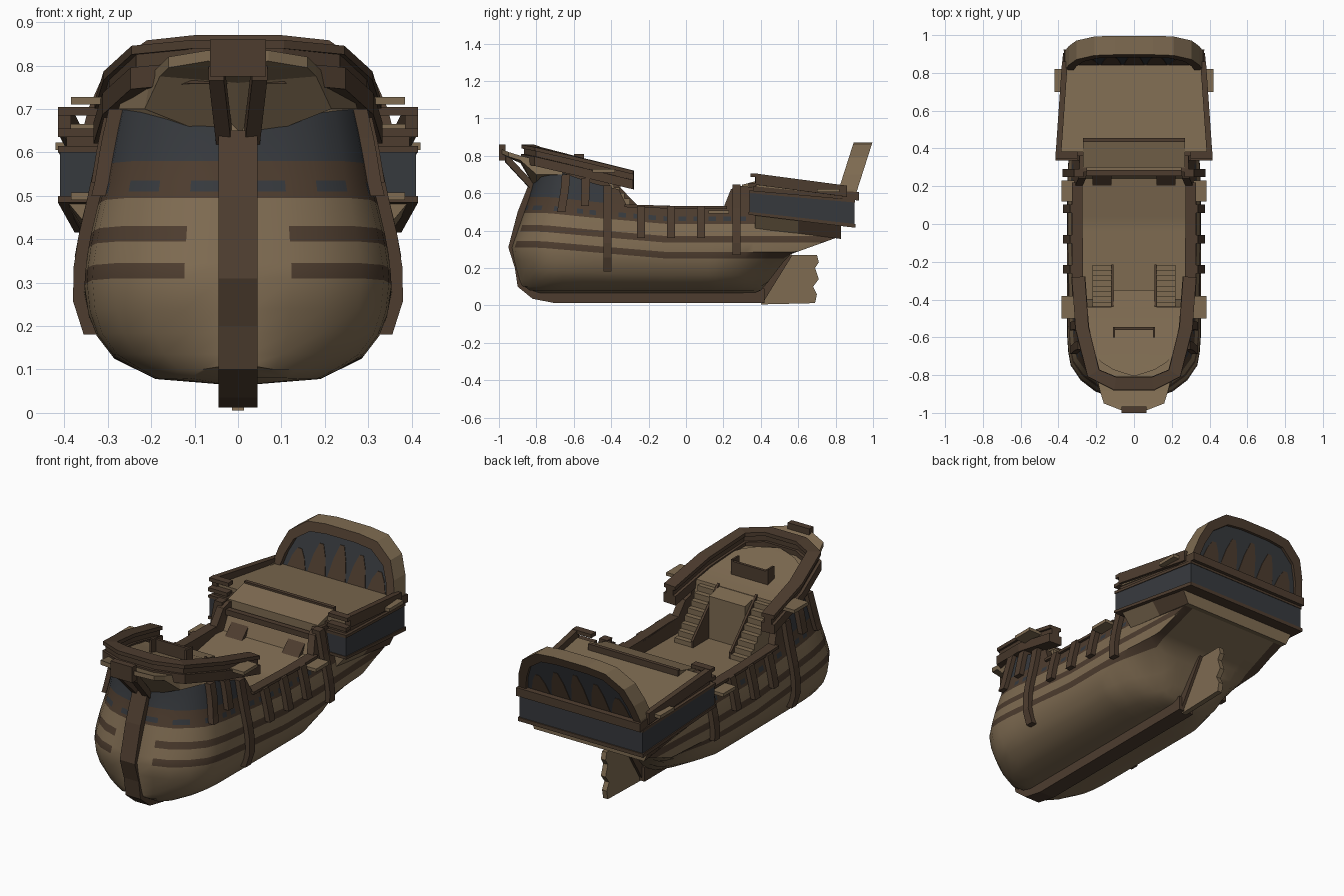
import bpy, bmesh, math

cube = bpy.data.objects.get("Cube")
if cube:
    bpy.data.objects.remove(cube, do_unlink=True)


def material(name, rgb):
    m = bpy.data.materials.new(name)
    m.use_nodes = True
    m.diffuse_color = (*rgb, 1)
    m.node_tree.nodes["Principled BSDF"].inputs["Base Color"].default_value = (*rgb, 1)
    return m


TAN = material("tan_planks", (0.21, 0.147, 0.083))
BROWN = material("dark_timber", (0.075, 0.046, 0.028))
GRAY = material("slate_paint", (0.037, 0.041, 0.047))
MATS = [TAN, BROWN, GRAY]
T, B, G = range(3)


def interp(table, v):
    if v <= table[0][0]:
        return table[0][1]
    for (a, p), (b, q) in zip(table, table[1:]):
        if v <= b:
            return p + (q - p) * (v - a) / (b - a)
    return table[-1][1]


def clamp(v, lo=0.0, hi=1.0):
    return max(lo, min(hi, v))


def loft(name, rings, mat=T, rule=None, mirror=False, smooth=False):
    """Skin closed rings of equal length and cap both ends."""
    bm = bmesh.new()
    for side in ((1, -1) if mirror else (1,)):
        vs = [[bm.verts.new((side * x, y, z)) for x, y, z in r] for r in rings]
        n = len(rings[0])
        for i in range(len(vs) - 1):
            for k in range(n):
                j = (k + 1) % n
                f = bm.faces.new((vs[i][k], vs[i][j], vs[i + 1][j], vs[i + 1][k]))
                f.material_index = rule(i, k) if rule else mat
        for r in (vs[0], vs[-1]):
            bm.faces.new(r).material_index = mat
    bmesh.ops.remove_doubles(bm, verts=bm.verts, dist=1e-5)
    bmesh.ops.recalc_face_normals(bm, faces=bm.faces)
    me = bpy.data.meshes.new(name)
    bm.to_mesh(me)
    bm.free()
    for m in MATS:
        me.materials.append(m)
    ob = bpy.data.objects.new(name, me)
    bpy.context.collection.objects.link(ob)
    if smooth:
        bpy.ops.object.select_all(action='DESELECT')
        ob.select_set(True)
        bpy.context.view_layer.objects.active = ob
        bpy.ops.object.shade_smooth_by_angle(angle=math.radians(32))


def box(name, x, y, z, mat, mirror=False):
    rings = [[(x[0], v, z[0]), (x[1], v, z[0]), (x[1], v, z[1]), (x[0], v, z[1])] for v in y]
    loft(name, rings, mat, mirror=mirror)


def slab(name, outline, half, mat):
    """Side outline of (y, z) points, extruded across x."""
    loft(name, [[(s, y, z) for y, z in outline] for s in (-half, half)], mat)


def taper(name, front, back, mat):
    """Full-width block from (y, half width, low z, high z) at each end."""
    loft(name, [[(-w, y, a), (w, y, a), (w, y, b), (-w, y, b)] for y, w, a, b in (front, back)], mat)


def rail(name, path, width, lo, hi, mat, mirror=False):
    rings = []
    for i, (x, y, z) in enumerate(path):
        p, q = path[max(i - 1, 0)], path[min(i + 1, len(path) - 1)]
        dx, dy = q[0] - p[0], q[1] - p[1]
        s = width / 2 / math.hypot(dx, dy)
        nx, ny = -dy * s, dx * s
        rings.append([(x + nx, y + ny, z + lo), (x - nx, y - ny, z + lo),
                      (x - nx, y - ny, z + hi), (x + nx, y + ny, z + hi)])
    loft(name, rings, mat, mirror=mirror)


# Hull shape rules
WIDTH = [(.065, .03), (.078, .19), (.125, .285), (.19, .335), (.27, .355), (.35, .35),
         (.43, .335), (.53, .31), (.62, .295), (.75, .265)]
PLAN = [(-.935, .1), (-.92, .35), (-.89, .58), (-.83, .8), (-.75, .95), (-.65, 1),
        (.25, 1), (.45, .97), (.8, .93)]
LEAN = [(.07, .06), (.3, 0), (.62, .11), (.75, .13)]
TOP = [(-.935, .76), (-.36, .62), (-.32, .54), (0, .52), (.2, .52), (.24, .62), (.28, .64), (.8, .58)]
BOTTOM = [(-.935, .11), (-.89, .08), (-.83, .06), (.38, .06), (.42, .1), (.55, .27), (.8, .36)]
DECK = [(-.935, .8), (-.44, .705), (-.4, .455), (0, .455), (.24, .5), (.28, .6), (.44, .6), (.8, .55)]
RUN = [(.15, 1), (.3, .8), (.45, .35), (.52, .12)]


def surf(y, z):
    run = interp(RUN, y)
    x = interp(WIDTH, z) * interp(PLAN, y) * (run + (1 - run) * clamp((z - .07) / .22))
    return x, y + interp(LEAN, z) * clamp((-.5 - y) / .42), z


# Hull with painted strakes, bulwarks and decks
ROWS = [.065, .078, .1, .125, .16, .2, .25, .285, .335, .37, .435, .45, .475, .52, .6, .72]
PAINT = [T] * 6 + [B, T, B, T, B, G, B, G, G]
YS = [-.935, -.92, -.89, -.83, -.75, -.68] + [-.6 + .04 * i for i in range(36)]
hull_rings = []
for y in YS:
    half = []
    for z in ROWS:
        z += .06 * clamp((-y - .1) / .7) * clamp((z - .1) / .15)
        x, yy, zz = surf(y, min(z, interp(TOP, y)))
        half.append((x, yy, max(zz, interp(BOTTOM, y))))
    x, yy, zt = surf(y, interp(TOP, y))
    half[-1] = (x, yy, zt)
    xi, zd = max(x - .04, .2 * x), interp(DECK, y)
    half += [(xi, yy, zt), (xi, yy, zd), (0, yy, zd)]
    hull_rings.append(half + [(-a, b, c) for a, b, c in reversed(half[:-1])])
N = len(ROWS) + 3


def hull_paint(i, k):
    row = k if k < N - 1 else 2 * N - 3 - k
    if row < 0 or row == N - 2:
        return T
    if row >= len(PAINT):
        return B
    c = PAINT[row]
    if i < 1 and row < 10:
        return T
    if c == G and row >= 13 and YS[i] > -.4:
        return B
    if row == 11 and (i % 2 or YS[i] > .3):
        return B
    return c


loft("hull", hull_rings, T, rule=hull_paint, smooth=True)

# Keel, stem, sternpost and rudder
slab("keel_and_stem", [(.42, .012), (-.7, .012), (-.82, .035), (-.9, .1), (-.915, .2), (-.95, .31),
                       (-.9, .5), (-.84, .65), (-.76, .65), (-.86, .31), (-.8, .1), (-.7, .09), (.42, .09)], .045, B)
slab("sternpost", [(.36, .012), (.41, .012), (.57, .27), (.51, .28)], .03, B)
slab("rudder", [(.4, .005), (.69, .012), (.7, .06), (.68, .1), (.71, .14), (.69, .2),
                (.71, .23), (.7, .27), (.55, .27)], .014, T)

# Ribs along the sides
for i, (y, lo, hi) in enumerate([(-.42, .18, .64), (.27, .27, .645), (-.24, .36, .53), (-.08, .36, .53),
                                 (.08, .36, .53), (-.7, .5, .7), (-.55, .53, .68)]):
    rings = []
    for s in range(7):
        x, yy, z = surf(y, lo + (hi - lo) * s / 6)
        rings.append([(x - .02, yy - .022, z), (x + .028, yy - .022, z),
                      (x + .028, yy + .022, z), (x - .02, yy + .022, z)])
    loft(f"rib_{i + 1}", rings, B, mirror=True)

# Bulwark cap and side boards
rail("bulwark_cap", [(.3, -.33, .525), (.3, 0, .515), (.3, .22, .515)], .055, 0, .015, B, mirror=True)
for name, x, y, z in [("fore_board", (.3, .385), (-.5, -.38), .71), ("mid_board", (.31, .385), (.12, .23), .49),
                      ("aft_board", (.35, .42), (.7, .82), .605)]:
    box(name, x, y, (z, z + .018), T, mirror=True)

# Beakhead: panels swept back to the bow, a flat nose and two brackets
loft("beakhead", [
    [(-.275, -.66, .70), (0, -.66, .64), (.275, -.66, .70), (.26, -.66, .76), (-.26, -.66, .76)],
    [(-.215, -.8, .70), (0, -.8, .615), (.215, -.8, .70), (.2, -.8, .78), (-.2, -.8, .78)],
    [(-.18, -.885, .775), (0, -.885, .76), (.18, -.885, .775), (.18, -.885, .8), (-.18, -.885, .8)],
    [(-.16, -.95, .795), (0, -.95, .79), (.16, -.95, .795), (.16, -.95, .82), (-.16, -.95, .82)],
    [(-.07, -.985, .81), (0, -.985, .805), (.07, -.985, .81), (.07, -.985, .835), (-.07, -.985, .835)]], T)
rail("beak_bracket", [(.032, -.82, .64), (.05, -.965, .795)], .035, -.03, .02, B, mirror=True)
box("beak_block", (-.065, .065), (-1, -.965), (.775, .86), B)

# Forecastle rail, swept round the bow
arm = [(x, y, .865 - (y + .87) * .245) for x, y in [(.295, -.28), (.275, -.55), (.215, -.79), (.1, -.845)]]
bow_path = arm + [(-x, y, z) for x, y, z in reversed(arm)]
rail("fore_rail_base", bow_path, .075, -.1, -.05, B)
rail("fore_rail_panel", bow_path, .045, -.05, -.02, B)
rail("fore_rail_cap", bow_path, .07, -.02, 0, B)

# Stairs beside the forecastle landing, and small deck rails
taper("fore_landing", (-.45, .108, .45, .705), (-.35, .108, .45, .685), T)
for i in range(8):
    y = -.44 + .028 * i
    box(f"stair_{i + 1}", (.12, .22), (y, y + .028), (.45, .69 - .03 * i), T, mirror=True)
loft("stair_side", [[(x, -.44, .45), (x, -.215, .45), (x, -.215, .49), (x, -.44, .72)] for x in (.108, .12)],
     B, mirror=True)
loft("aft_stair", [[(x, .18, .47), (x, .27, .47), (x, .27, .56)] for x in (.12, .22)], B, mirror=True)
box("fore_deck_rail", (-.11, .11), (-.56, -.545), (.72, .8), B)
box("fore_deck_rail_end", (.1, .11), (-.6, -.545), (.72, .81), B, mirror=True)
box("quarterdeck_beam", (-.27, .27), (.255, .285), (.58, .61), B)
box("quarterdeck_rail_foot", (-.27, .27), (.435, .455), (.6, .69), B)
taper("quarterdeck", (.3, .27, .59, .645), (.435, .27, .59, .68), T)

# Stern castle
loft("stern_counter", [[(-.33, y, a), (.33, y, a), (w, y, b), (-w, y, b)]
                       for y, w, a, b in [(.37, .405, .41, .5), (.6, .39, .385, .47), (.83, .37, .355, .44)]],
     T, rule=lambda i, k: B if i and k in (1, 3) else T)
taper("stern_gallery", (.34, .41, .495, .6), (.9, .37, .425, .565), G)
taper("gallery_lower_trim", (.335, .415, .485, .5), (.905, .376, .415, .435), B)
taper("gallery_middle_trim", (.336, .414, .6, .615), (.903, .374, .55, .565), B)
taper("gallery_upper_band", (.36, .395, .6, .645), (.88, .36, .55, .6), B)
taper("poop_deck", (.38, .4, .635, .665), (.84, .362, .59, .615), T)
rail("poop_rail", [(.4, .37, .705), (.366, .86, .64)], .03, -.06, 0, B, mirror=True)
box("rail_ledge", (.3, .415), (.345, .385), (.685, .705), B, mirror=True)
box("lower_ledge", (.3, .415), (.335, .375), (.635, .655), B, mirror=True)

# Arched transom
half_arch = [(.37, .56), (.365, .62), (.345, .7), (.305, .79), (.21, .858), (.1, .87)]
arch = half_arch + [(-x, z) for x, z in reversed(half_arch)]


def lean(z):
    return .81 + .32 * (z - .6)


rim = []
for x, z in arch:
    xi, zi = x * .88, .56 + (z - .56) * .85
    rim.append([(x, lean(z), z), (x, lean(z) + .1, z), (xi, lean(zi) + .1, zi), (xi, lean(zi), zi)])
loft("transom_rim", rim, B, rule=lambda i, k: T if k == 0 else B)
inner = [(x * .9, .56 + (z - .56) * .88) for x, z in arch]
loft("transom_panel", [[(x, lean(z) + d, z) for x, z in inner] for d in (.03, .085)], G)
taper("transom_sill", (.8, .37, .575, .615), (.925, .372, .56, .605), B)

# Painted arches on both faces of the transom
for side, d in (("front", .027), ("back", .085)):
    for i, (cx, h) in enumerate([(-.24, .1), (-.12, .15), (0, .17), (.12, .15), (.24, .1)]):
        shape = [(-.055, 0), (.055, 0), (.036, .6), (.012, 1), (-.012, 1), (-.036, .6)]
        loft(f"{side}_arch_{i + 1}", [[(cx + x, lean(.61 + h * t) + e, .61 + h * t) for x, t in shape]
                                      for e in (d, d + .003)], B)
